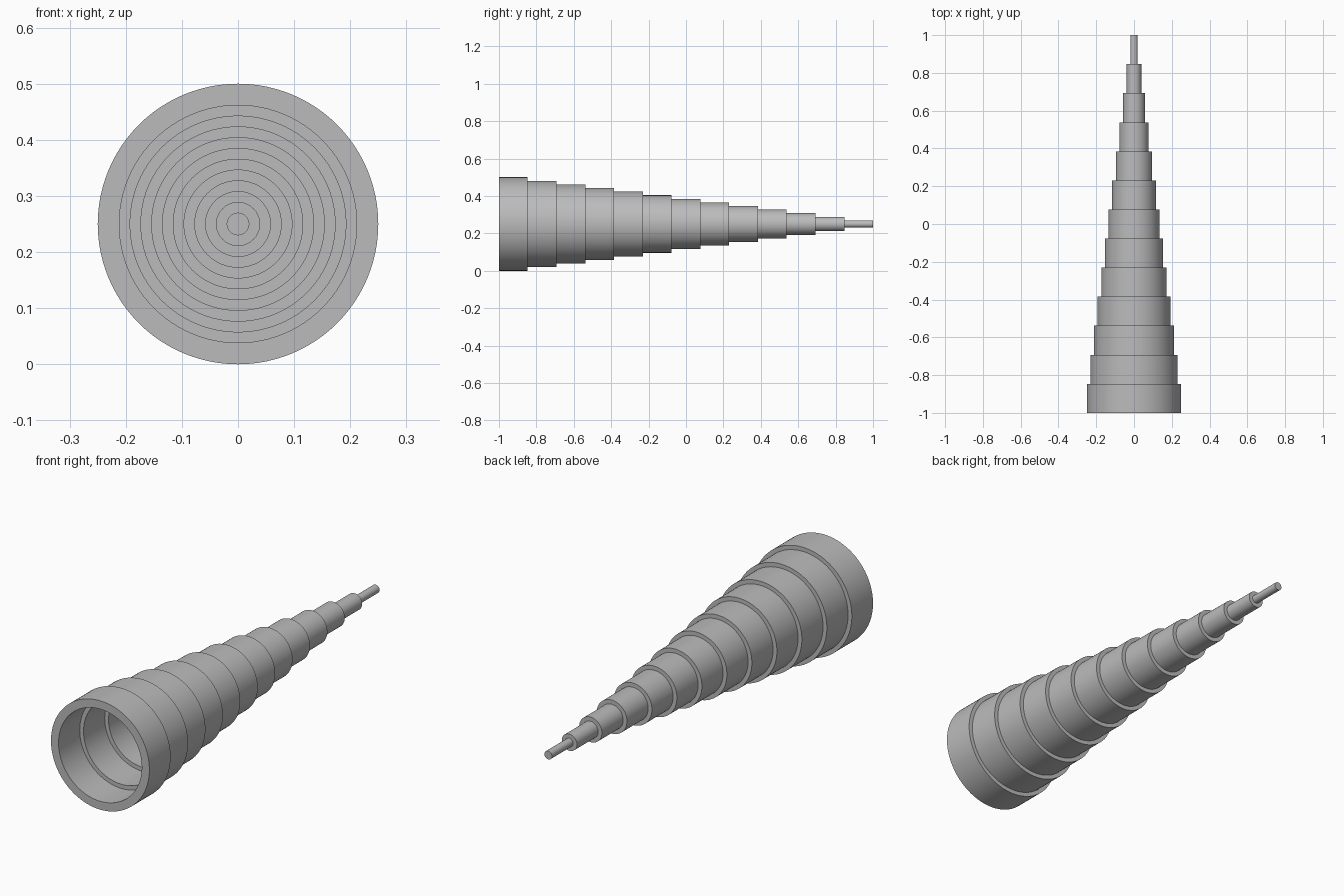
import bpy, bmesh, math
from mathutils import Vector

cube = bpy.data.objects.get("Cube")
if cube:
    bpy.data.objects.remove(cube, do_unlink=True)

STAGES, LENGTH, RADIUS, SIDES = 13, 2.0, 0.25, 96
step_y, step_r = LENGTH / STAGES, RADIUS / STAGES

grey = bpy.data.materials.new("plain grey")
grey.use_nodes = True
colour = (0.5, 0.5, 0.5, 1)
grey.diffuse_color = colour
grey.node_tree.nodes["Principled BSDF"].inputs["Base Color"].default_value = colour


def station(i):
    return -LENGTH / 2 + i * step_y


def outer(i):
    return (STAGES - i) * step_r


# Outer steps from the wide mouth to the solid tip
profile = []
for i in range(STAGES):
    profile += [(outer(i), station(i)), (outer(i), station(i + 1))]
profile.append((0, station(STAGES)))

# Bore: each wall is two steps thick, closed off by the last two solid stages
bore = []
for i in range(STAGES - 2):
    bore += [(outer(i + 2), station(i)), (outer(i + 2), station(i + 1))]
bore.append((0, station(STAGES - 2)))


# Revolve both outlines and the mouth rim around the long axis
bm = bmesh.new()
outline = profile[::-1] + bore
verts = [bm.verts.new((r, y, RADIUS)) for r, y in outline]
edges = [bm.edges.new(pair) for pair in zip(verts, verts[1:])]
bmesh.ops.spin(bm, geom=verts + edges, cent=(0, 0, RADIUS), axis=Vector((0, 1, 0)),
               angle=math.tau, steps=SIDES, use_duplicate=False)
bmesh.ops.remove_doubles(bm, verts=bm.verts, dist=1e-5)
bmesh.ops.recalc_face_normals(bm, faces=bm.faces)

mesh = bpy.data.meshes.new("stepped_cone")
bm.to_mesh(mesh)
bm.free()
mesh.materials.append(grey)
cone = bpy.data.objects.new("stepped_cone", mesh)
bpy.context.collection.objects.link(cone)

# Smooth walls, crisp steps
bpy.ops.object.select_all(action="DESELECT")
cone.select_set(True)
bpy.context.view_layer.objects.active = cone
bpy.ops.object.shade_smooth_by_angle(angle=math.radians(30))
